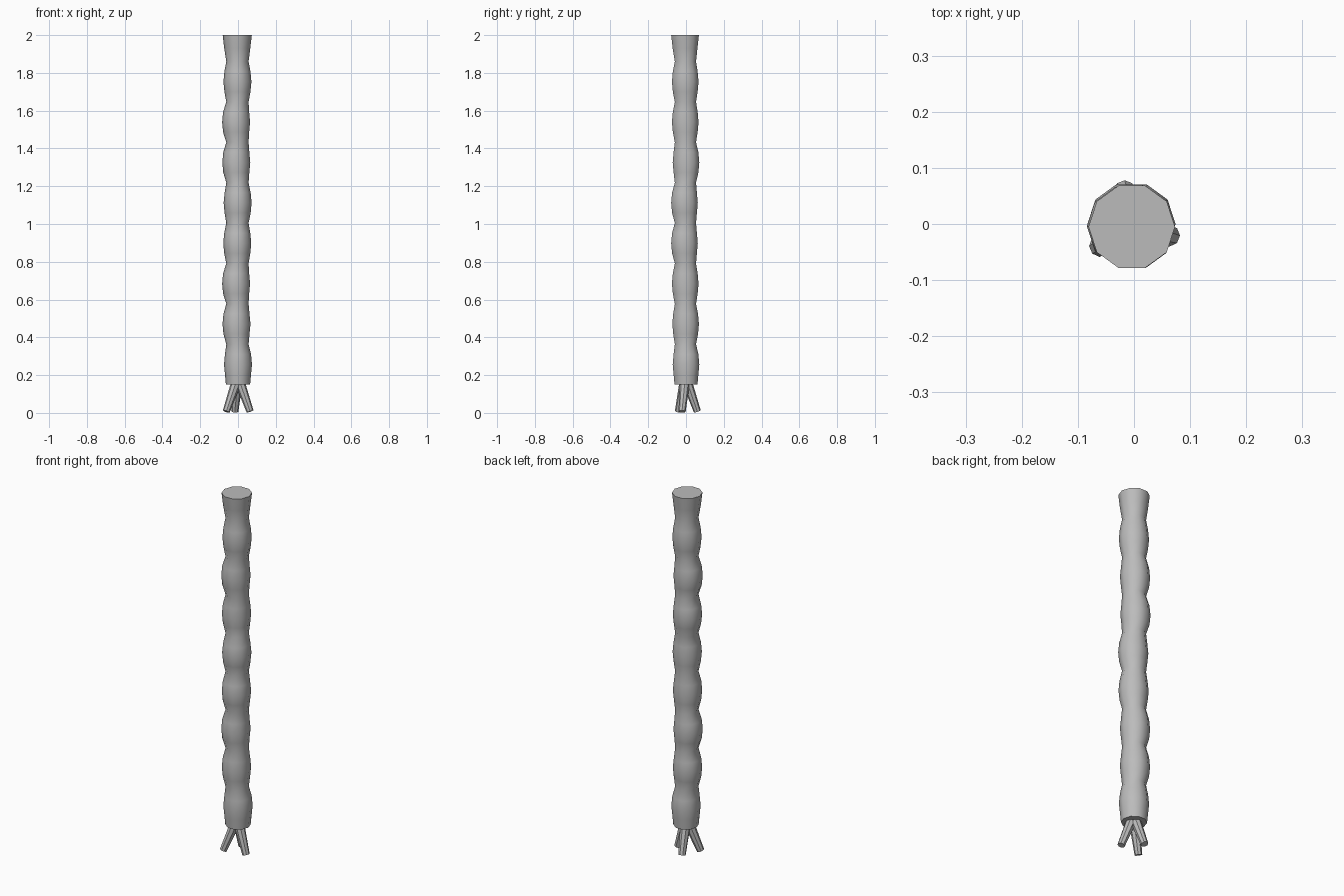
import bpy, bmesh, math
from mathutils import Vector

cube = bpy.data.objects.get("Cube")
if cube:
    bpy.data.objects.remove(cube, do_unlink=True)

grey = bpy.data.materials.new("plain_grey")
grey.use_nodes = True
grey.diffuse_color = (0.5, 0.5, 0.5, 1)
grey.node_tree.nodes["Principled BSDF"].inputs["Base Color"].default_value = (0.5, 0.5, 0.5, 1)


def tube(name, rings, sides):
    """Capped tube through rings of (centre, radius, normal)."""
    bm = bmesh.new()
    loops = []
    for centre, radius, normal in rings:
        turn = Vector((0, 0, 1)).rotation_difference(Vector(normal))
        loop = []
        for i in range(sides):
            a = math.tau * i / sides
            loop.append(bm.verts.new(Vector(centre) + turn @ Vector((radius * math.cos(a), radius * math.sin(a), 0))))
        loops.append(loop)
    for low, high in zip(loops, loops[1:]):
        for i in range(sides):
            j = (i + 1) % sides
            bm.faces.new((low[i], low[j], high[j], high[i]))
    bm.faces.new(loops[0][::-1])
    bm.faces.new(loops[-1])
    bmesh.ops.recalc_face_normals(bm, faces=bm.faces)
    mesh = bpy.data.meshes.new(name)
    bm.to_mesh(mesh)
    bm.free()
    mesh.materials.append(grey)
    obj = bpy.data.objects.new(name, mesh)
    bpy.context.collection.objects.link(obj)
    bpy.ops.object.select_all(action='DESELECT')
    obj.select_set(True)
    bpy.context.view_layer.objects.active = obj
    bpy.ops.object.shade_smooth_by_angle(angle=math.radians(40))
    return obj


# Stem: swellings between evenly spaced necks, each slightly off centre
BOTTOM, STEP = 0.15, 0.2138
offsets = [(0, 0), (-.008, -.002), (-.01, -.004), (-.004, -.008),
           (-.002, -.008), (-.009, 0), (-.01, -.004), (-.003, -.004)]
rings = [((0, 0, BOTTOM), 0.064, (0, 0, 1))]
for k, (x, y) in enumerate(offsets):
    z = BOTTOM + k * STEP
    for t, r in ((0.25, 0.069), (0.5, 0.074), (0.75, 0.069)):
        rings.append(((x, y, z + t * STEP), r, (0, 0, 1)))
    rings.append(((-.003, -.003, z + STEP), 0.059, (0, 0, 1)))
rings.append(((-.004, -.005, 1.93), 0.069, (0, 0, 1)))
rings.append(((-.004, -.005, 2.0), 0.077, (0, 0, 1)))
tube("stem", rings, 10)

# Three splayed roots, tapering to cut ends
feet = {"left_root": (0.064, -0.021), "right_root": (-0.062, -0.04), "back_root": (-0.017, 0.06)}
for name, (x, y) in feet.items():
    foot, top = Vector((x, y, 0.0075)), Vector((0, -0.003, 0.19))
    axis = (top - foot).normalized()
    tube(name, [(foot, 0.019, axis), (top, 0.028, axis)], 8)
